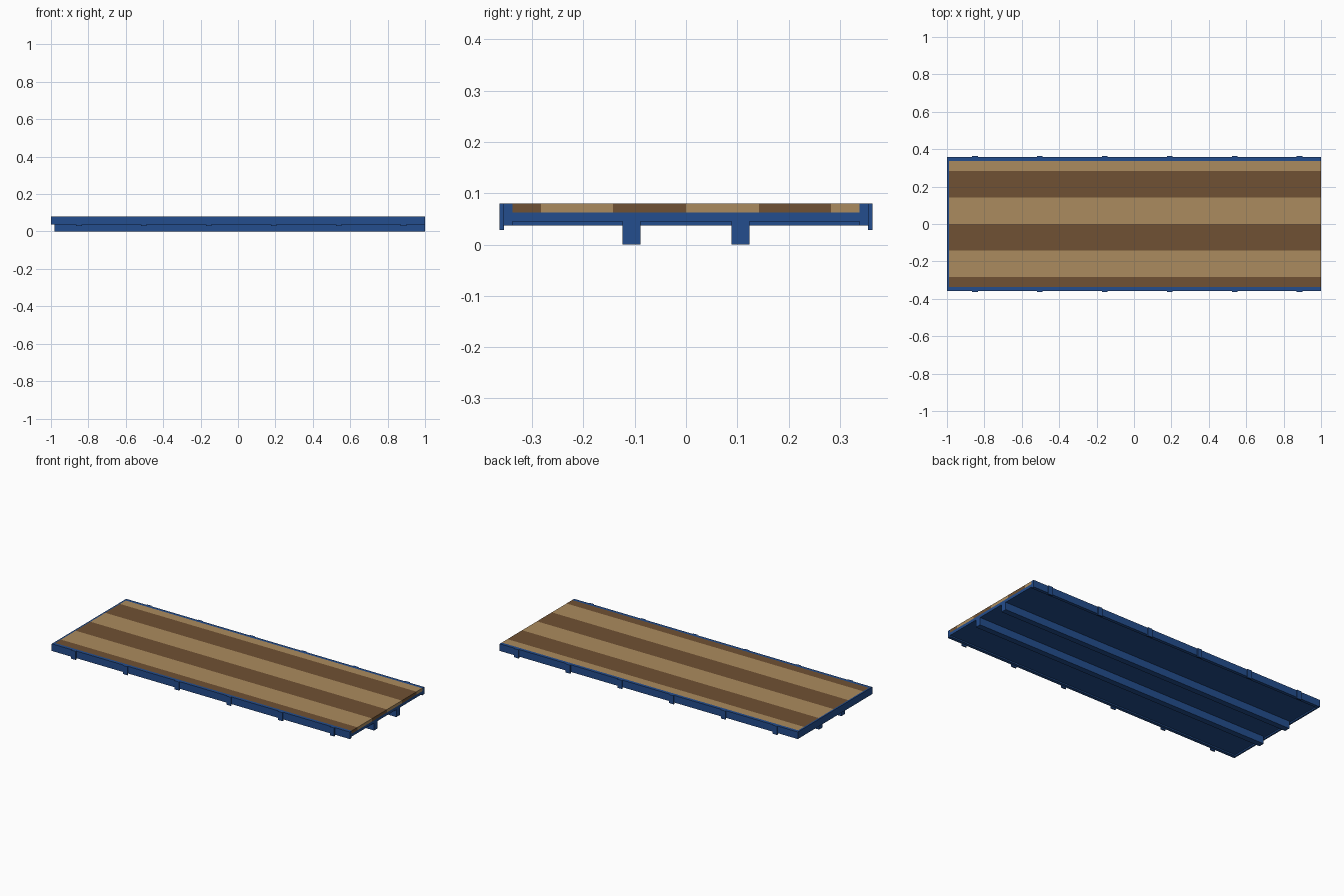
import bpy
import bmesh
from mathutils import Vector

if "Cube" in bpy.data.objects:
    bpy.data.objects.remove(bpy.data.objects["Cube"])


def material(name, color):
    m = bpy.data.materials.new(name)
    m.diffuse_color = (*color, 1)
    m.use_nodes = True
    m.node_tree.nodes["Principled BSDF"].inputs["Base Color"].default_value = m.diffuse_color
    return m


BLUE = material("blue_steel", (0.017, 0.075, 0.27))
TAN = material("light_wood", (0.41, 0.26, 0.112))
BROWN = material("dark_wood", (0.162, 0.083, 0.033))


def box(name, x, y, z, mat):
    """Box from (min, max) ranges along each axis."""
    bm = bmesh.new()
    bmesh.ops.create_cube(bm, size=1)
    for v in bm.verts:
        v.co = Vector([r[0] if c < 0 else r[1] for c, r in zip(v.co, (x, y, z))])
    mesh = bpy.data.meshes.new(name)
    bm.to_mesh(mesh)
    bm.free()
    mesh.materials.append(mat)
    obj = bpy.data.objects.new(name, mesh)
    bpy.context.collection.objects.link(obj)
    return obj


TOP, RAIL_BOTTOM, FLOOR, PLANK_BOTTOM = 0.08, 0.037, 0.045, 0.062
INNER, OUTER = 0.338, 0.357

# Steel floor plate and closed end
box("floor_plate", (-0.99, 1.0), (-INNER, INNER), (FLOOR, PLANK_BOTTOM), BLUE)
box("end_rail", (-1.0, -0.99), (-INNER, INNER), (RAIL_BOTTOM, TOP), BLUE)

# Wooden deck boards in alternating shades
edges = [-INNER, -0.283, -0.142, 0, 0.142, 0.283, INNER]
for i, (a, b) in enumerate(zip(edges, edges[1:])):
    box(f"deck_board_{i + 1}", (-0.99, 1.0), (a, b), (PLANK_BOTTOM, TOP),
        TAN if i % 2 else BROWN)

# Mirrored side rails, long under-beams and stake pockets
for side, s in (("front", -1), ("back", 1)):
    def span(a, b):
        return tuple(sorted((s * a, s * b)))

    box(f"{side}_side_rail", (-1.0, 1.0), span(INNER, OUTER), (RAIL_BOTTOM, TOP), BLUE)
    box(f"{side}_under_beam", (-0.98, 1.0), span(0.089, 0.124), (0, FLOOR), BLUE)
    for i in range(6):
        x = -0.85 + i * 0.347
        box(f"{side}_stake_pocket_{i + 1}", (x - 0.015, x + 0.015),
            span(0.355, 0.363), (0.028, TOP), BLUE)
